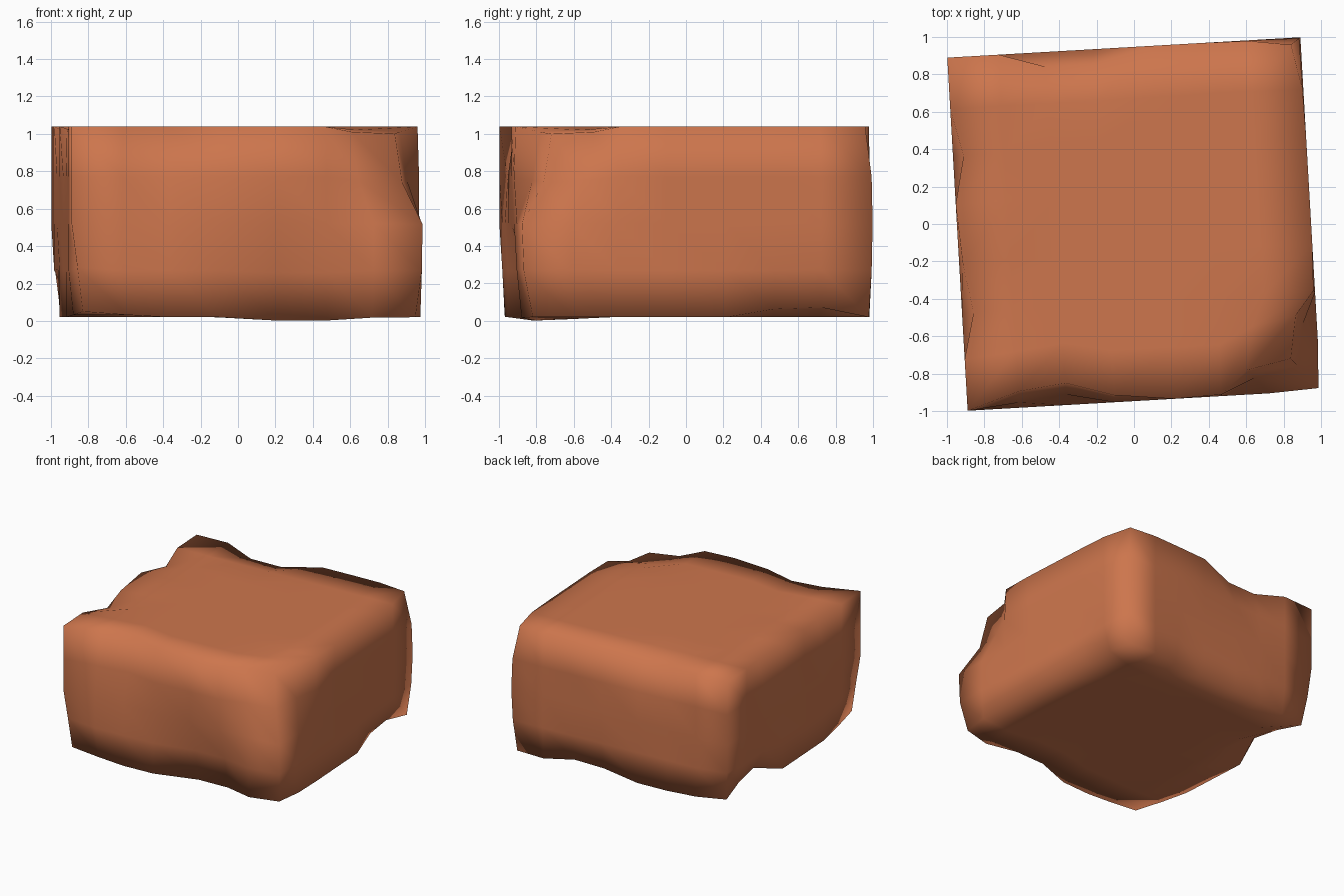
import bpy, bmesh, math
from mathutils import Vector, Matrix

if "Cube" in bpy.data.objects:
    bpy.data.objects.remove(bpy.data.objects["Cube"])

H = 0.945            # half width of the block before it is turned
Z0, Z1 = 0.02, 1.04

clay = bpy.data.materials.new("terracotta brown")
clay.diffuse_color = (0.61, 0.18, 0.074, 1)
clay.use_nodes = True
clay.node_tree.nodes["Principled BSDF"].inputs["Base Color"].default_value = clay.diffuse_color

# Plain block
bm = bmesh.new()
bmesh.ops.create_cube(bm, size=1)
for v in bm.verts:
    v.co = Vector((v.co.x * 2 * H, v.co.y * 2 * H, Z0 + (v.co.z + 0.5) * (Z1 - Z0)))

# Loops around the block, set in from the edges so the shading rolls over softly
cuts = [(axis, c) for axis in (0, 1) for c in (-0.67, -0.42, -0.16, 0.16, 0.42, 0.67)]
cuts += [(2, c) for c in (0.27, 0.52, 0.77)]
for axis, c in cuts:
    no = Vector((0, 0, 0))
    no[axis] = 1
    bmesh.ops.bisect_plane(bm, geom=bm.verts[:] + bm.edges[:] + bm.faces[:],
                           plane_co=no * c, plane_no=no)

# The whole block stands slightly turned
bmesh.ops.rotate(bm, verts=bm.verts[:], cent=(0, 0, 0),
                 matrix=Matrix.Rotation(math.radians(3.3), 3, 'Z'))

# Chips and worn notches: centre, radius, push
chips = [
    ((1.0, -0.89, 1.04), 0.54, (-0.16, 0.17, -0.04)),    # front right top corner
    ((1.0, -0.89, 0.02), 0.30, (-0.05, 0.07, 0)),        # front right bottom corner
    ((-0.42, -0.97, 1.04), 0.38, (0, 0.12, 0)),          # front top edge
    ((-0.34, 0.93, 1.04), 0.29, (0, -0.10, -0.05)),      # back top edge
    ((-0.93, -0.40, 1.04), 0.22, (0.07, 0, -0.05)),      # left top edge
    ((-0.96, 0.32, 1.04), 0.20, (0.06, 0, -0.04)),
    ((0.33, -0.93, 0.02), 0.42, (0, 0.13, -0.02)),       # front bottom edge
    ((0.91, 0.62, 0.02), 0.28, (-0.07, 0, 0.06)),        # right bottom edge
    ((0.25, 0.96, 0.02), 0.25, (0, -0.06, 0.04)),        # back bottom edge
    ((-1.0, 0.89, 0.02), 0.32, (0.05, -0.06, 0.02)),     # back left bottom corner
    ((-0.97, 0.45, 0.02), 0.27, (0.11, 0, 0.09)),        # left bottom edge
    ((-0.89, -1.0, 0.02), 0.36, (0.06, 0.03, 0.03)),     # front left bottom corner
    ((0.89, 1.0, 1.04), 0.29, (-0.05, -0.04, 0)),        # back right top corner
    ((0.89, 1.0, 0.02), 0.29, (-0.04, -0.02, 0)),        # back right bottom corner
]
for v in bm.verts:
    p = v.co.copy()
    for centre, radius, push in chips:
        d = (p - Vector(centre)).length / radius
        if d < 1:
            v.co += Vector(push) * (1 - d * d)

bmesh.ops.recalc_face_normals(bm, faces=bm.faces[:])
for f in bm.faces:
    f.smooth = True
mesh = bpy.data.meshes.new("worn_block")
bm.to_mesh(mesh)
bm.free()
mesh.materials.append(clay)
bpy.context.collection.objects.link(bpy.data.objects.new("worn_block", mesh))
